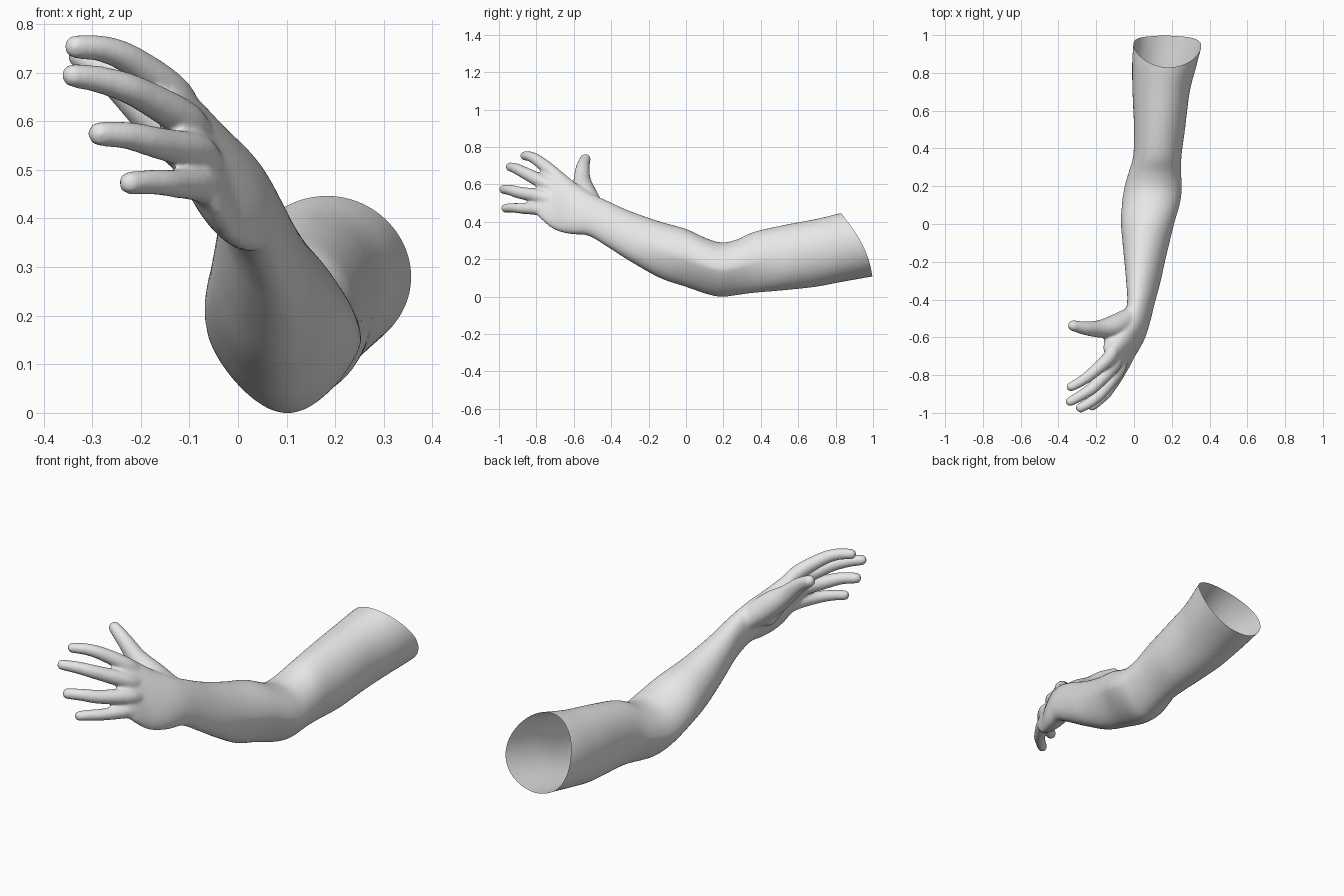
import bpy, bmesh, math
from mathutils import Vector, Matrix

SIDES = 40


def smooth_path(pts, n):
    """Catmull-Rom interpolation of tuples, n steps per span."""
    out = []
    for i in range(len(pts) - 1):
        p0, p1 = pts[max(i - 1, 0)], pts[i]
        p2, p3 = pts[i + 1], pts[min(i + 2, len(pts) - 1)]
        for k in range(n):
            t = k / n
            out.append([0.5 * (2 * b + (c - a) * t + (2 * a - 5 * b + 4 * c - d) * t * t
                               + (3 * b - a - 3 * c + d) * t ** 3)
                        for a, b, c, d in zip(p0, p1, p2, p3)])
    out.append(list(pts[-1]))
    return out


bm = bmesh.new()


def loft(stations):
    """Closed tube through leaning ellipses: y, x min, x max, z min, z max, lean."""
    rings = []
    for y, x0, x1, z0, z1, lean in smooth_path(stations, 6):
        ring = []
        taper = 0.33 * max(0, 1 - ((y - 0.12) / 0.4) ** 2)  # narrow underside at the elbow
        for k in range(SIDES):
            t = math.tau * k / SIDES
            s = math.sin(t + lean)
            half = (x1 - x0) / 2 * (1 - taper * max(0, -s))
            ring.append(bm.verts.new(((x0 + x1) / 2 + half * math.cos(t), y,
                                      (z0 + z1) / 2 + (z1 - z0) / 2 * s)))
        rings.append(ring)
    for a, b in zip(rings, rings[1:]):
        for k in range(SIDES):
            j = (k + 1) % SIDES
            bm.faces.new((a[k], a[j], b[j], b[k]))
    bm.faces.new(rings[0][::-1])
    bm.faces.new(rings[-1])


def ball(x, y, z, r):
    bmesh.ops.create_icosphere(bm, subdivisions=3, radius=r,
                               matrix=Matrix.Translation((x, y, z)))


def digit(points):
    """Rounded digit: a dense string of balls, x, y, z, radius."""
    for p in smooth_path(points, 14):
        ball(*p)


# upper arm, elbow, forearm, wrist and palm
loft([
    (1.12, 0.00, 0.40, 0.13, 0.52, 0.15),
    (0.98, 0.00, 0.375, 0.105, 0.475, 0.15),
    (0.83, -0.01, 0.335, 0.078, 0.447, 0.12),
    (0.69, -0.008, 0.295, 0.052, 0.415, 0.08),
    (0.50, 0.00, 0.27, 0.032, 0.378, 0),
    (0.36, -0.005, 0.252, 0.020, 0.345, 0),
    (0.27, -0.03, 0.25, 0.008, 0.305, 0),
    (0.19, -0.052, 0.254, -0.001, 0.290, 0),
    (0.11, -0.064, 0.244, 0.014, 0.312, 0),
    (0.00, -0.069, 0.214, 0.052, 0.362, -0.05),
    (-0.14, -0.057, 0.180, 0.100, 0.402, -0.15),
    (-0.30, -0.042, 0.142, 0.190, 0.458, -0.3),
    (-0.42, -0.037, 0.110, 0.266, 0.512, -0.38),
    (-0.52, -0.065, 0.085, 0.325, 0.560, -0.45),
    (-0.60, -0.120, 0.060, 0.333, 0.615, -0.6),
    (-0.66, -0.150, 0.030, 0.343, 0.665, -0.75),
    (-0.71, -0.160, 0.000, 0.362, 0.690, -0.87),
    (-0.76, -0.155, -0.025, 0.400, 0.665, -0.95),
    (-0.80, -0.130, -0.050, 0.440, 0.580, -0.9),
])

# index, middle, ring and little fingers: inside the palm, knuckle, mid joint, end joint, tip
digit([(-0.095, -0.63, 0.585, 0.03), (-0.130, -0.705, 0.655, 0.037), (-0.215, -0.785, 0.722, 0.032),
       (-0.275, -0.830, 0.748, 0.028), (-0.333, -0.862, 0.753, 0.025)])
digit([(-0.075, -0.65, 0.545, 0.03), (-0.105, -0.740, 0.598, 0.039), (-0.205, -0.855, 0.658, 0.033),
       (-0.275, -0.905, 0.683, 0.029), (-0.338, -0.940, 0.694, 0.025)])
digit([(-0.060, -0.67, 0.490, 0.03), (-0.080, -0.765, 0.533, 0.038), (-0.165, -0.885, 0.555, 0.033),
       (-0.225, -0.940, 0.570, 0.029), (-0.283, -0.973, 0.574, 0.026)])
digit([(-0.050, -0.66, 0.430, 0.03), (-0.070, -0.765, 0.465, 0.035), (-0.135, -0.880, 0.472, 0.029),
       (-0.180, -0.930, 0.475, 0.026), (-0.222, -0.966, 0.473, 0.024)])

# thumb with its base muscle
digit([(0.00, -0.48, 0.465, 0.05), (-0.09, -0.537, 0.545, 0.062), (-0.18, -0.555, 0.620, 0.047),
       (-0.255, -0.552, 0.690, 0.037), (-0.322, -0.538, 0.735, 0.029)])
digit([(-0.06, -0.56, 0.49, 0.06), (-0.105, -0.605, 0.555, 0.050), (-0.125, -0.66, 0.605, 0.038)])

# elbow point
ball(0.10, 0.17, 0.051, 0.050)

bmesh.ops.recalc_face_normals(bm, faces=bm.faces)
mesh = bpy.data.meshes.new("arm")
bm.to_mesh(mesh)
bm.free()
arm = bpy.data.objects.new("arm", mesh)
bpy.context.collection.objects.link(arm)
bpy.context.view_layer.objects.active = arm
arm.select_set(True)

# fuse the parts into one soft skin
fuse = arm.modifiers.new("fuse", "REMESH")
fuse.mode = "VOXEL"
fuse.voxel_size = 0.0075
soften = arm.modifiers.new("soften", "SMOOTH")
soften.factor = 0.5
soften.iterations = 9
for name in ("fuse", "soften"):
    bpy.ops.object.modifier_apply(modifier=name)

# cut the shoulder end open along a slanted, slightly bowed line
bm = bmesh.new()
bm.from_mesh(arm.data)
bmesh.ops.bisect_plane(bm, geom=bm.verts[:] + bm.edges[:] + bm.faces[:],
                       plane_co=(0, 0.83, 0.445), plane_no=Vector((0, 2, 1)).normalized(),
                       clear_outer=True)
for v in bm.verts:
    w = min(max((v.co.y - 0.6) / 0.3, 0), 1)
    v.co.y += 0.03 * w * max(0, 1 - ((v.co.z - 0.28) / 0.165) ** 2)
bm.to_mesh(arm.data)
bm.free()

skin = bpy.data.materials.new("light grey")
skin.diffuse_color = (0.8, 0.8, 0.8, 1)
arm.data.materials.clear()
arm.data.materials.append(skin)
bpy.ops.object.shade_smooth()
